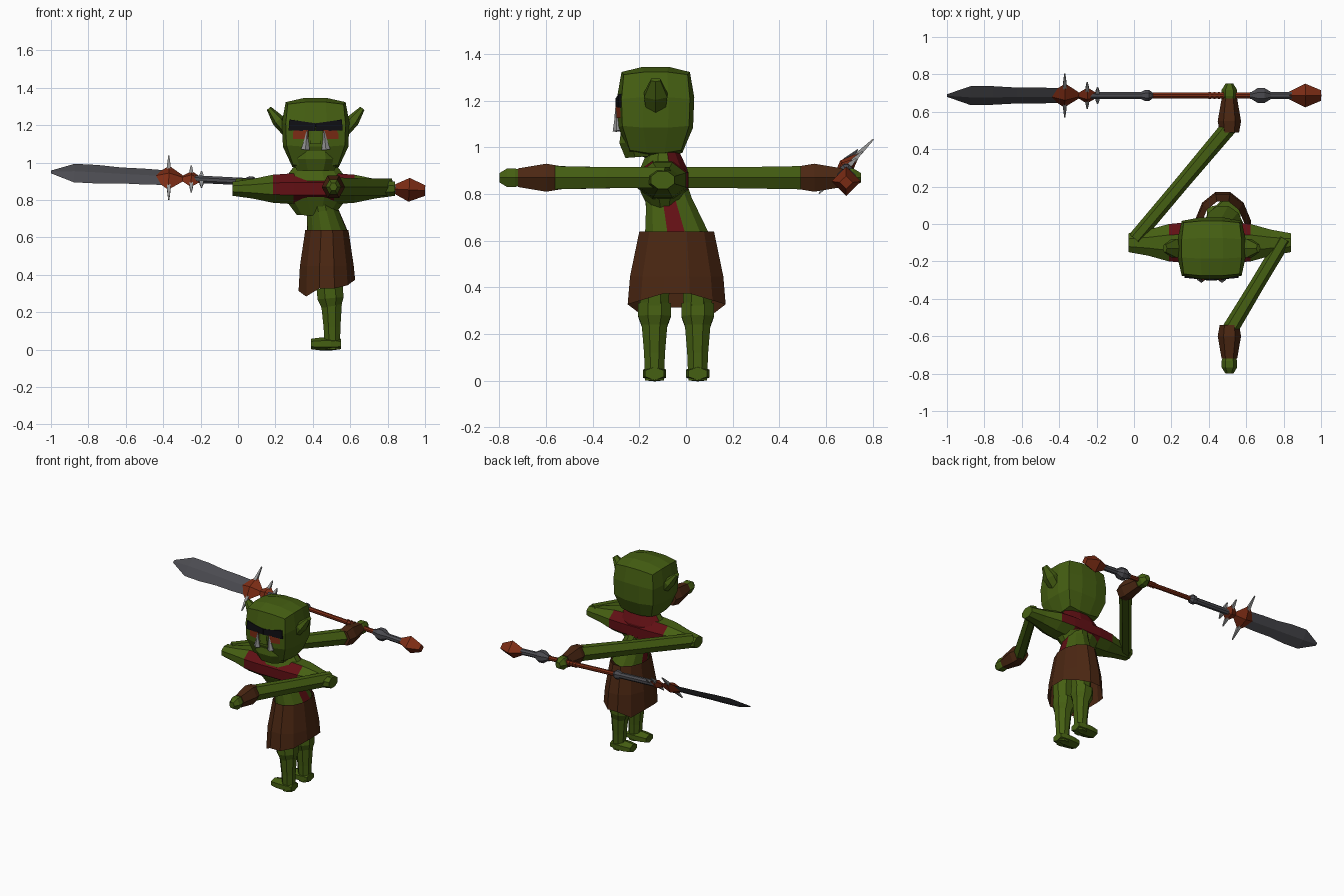
import bpy, bmesh, math
from mathutils import Vector

old = bpy.data.objects.get("Cube")
if old:
    bpy.data.objects.remove(old, do_unlink=True)

X, Y, Z = Vector((1, 0, 0)), Vector((0, 1, 0)), Vector((0, 0, 1))


def material(name, *rgb):
    mat = bpy.data.materials.new(name)
    mat.use_nodes = True
    mat.diffuse_color = (*rgb, 1)
    shader = mat.node_tree.nodes["Principled BSDF"]
    shader.inputs["Base Color"].default_value = mat.diffuse_color
    shader.inputs["Roughness"].default_value = .8
    return mat


GREEN = material("green skin", .06, .115, .006)
BROWN = material("brown leather", .07, .02, .006)
CLOTH = material("dark red cloth", .12, .005, .007)
RUST = material("rust red", .2, .025, .007)
STEEL = material("dark steel", .07, .07, .08)
PALE = material("pale grey", .3, .3, .3)
BLACK = material("black hair", .005, .005, .007)


def finish(name, bm, materials, rule=None):
    """Make a flat shaded object; faces where rule(centre, normal, index) holds get the second colour."""
    bm.faces.index_update()
    bmesh.ops.recalc_face_normals(bm, faces=bm.faces)
    if rule:
        for face in bm.faces:
            face.material_index = int(rule(face.calc_center_median(), face.normal, face.index))
    mesh = bpy.data.meshes.new(name)
    bm.to_mesh(mesh)
    bm.free()
    for mat in materials:
        mesh.materials.append(mat)
    obj = bpy.data.objects.new(name, mesh)
    bpy.context.collection.objects.link(obj)
    return obj


def limb(name, start, end, radii, *materials, side=Y, ratio=1, sides=8, flat=True, caps=True, rule=None):
    """Skin evenly spaced polygon rings from start to end; radii run along side, times ratio across it."""
    start, end = Vector(start), Vector(end)
    across = (end - start).cross(side).normalized()
    along = across.cross(end - start).normalized()
    step = math.tau / sides
    # Flat polygons turn half a step, so their faces reach the radius
    turn, grow = (step / 2, 1 / math.cos(step / 2)) if flat else (0, 1)
    bm = bmesh.new()
    rings = []
    for row, radius in enumerate(radii):
        centre = start.lerp(end, row / (len(radii) - 1))
        rings.append([])
        for i in range(sides):
            angle = step * i + turn
            offset = along * math.cos(angle) + across * ratio * math.sin(angle)
            rings[row].append(bm.verts.new(centre + offset * radius * grow))
    for low, high in zip(rings, rings[1:]):
        for i in range(sides):
            j = (i + 1) % sides
            bm.faces.new((low[i], low[j], high[j], high[i]))
    if caps:
        bm.faces.new(rings[0])
        bm.faces.new(rings[-1])
    return finish(name, bm, materials, rule)


# Head: a cube grid blended halfway toward a sphere, narrowing at the chin
HEAD = Vector((.415, -.13, 1.15))
bm = bmesh.new()
bmesh.ops.create_cube(bm, size=2)
bmesh.ops.subdivide_edges(bm, edges=bm.edges[:], cuts=2, use_grid_fill=True)
for vert in bm.verts:
    p = (vert.co + vert.co.normalized()) / 1.9
    taper = 1 - .28 * min(p.z, 0) ** 2
    vert.co = HEAD + Vector((p.x * taper * .18, p.y * taper * .165, p.z * .195))
finish("head", bm, [GREEN])


def face_point(side, x, y, z):
    return HEAD + Vector((side * x, y, z))


# Face
limb("jaw", face_point(1, 0, -.06, -.19), face_point(1, 0, -.07, -.06), (.1, .13, .11),
     GREEN, side=X, ratio=.7)
limb("nose", face_point(1, 0, -.15, -.05), face_point(1, 0, -.15, .03), (.03, .02),
     GREEN, side=X, ratio=.7, sides=4)
for word, side in (("left", 1), ("right", -1)):
    limb(word + "_brow", face_point(side, 0, -.16, .04), face_point(side, .14, -.14, .05), (.02, .03),
         BLACK, side=Z, ratio=.6, sides=4)
    limb(word + "_eye", face_point(side, .04, -.167, 0), face_point(side, .12, -.147, 0), (.025, .025),
         RUST, side=Z, ratio=.2, sides=4)
    limb(word + "_tusk", face_point(side, .055, -.16, -.08), face_point(side, .045, -.17, .02),
         (.02, .01, .003), PALE, sides=5)
    limb(word + "_ear", face_point(side, .15, 0, .01), face_point(side, .25, 0, .14), (.04, .05, .02),
         GREEN, ratio=.6, sides=6)

# Torso, with a cloth strap down the front and back of the hips
limb("abdomen", (.48, -.04, .6), (.43, -.09, .84), (.14, .12, .1, .09), GREEN, CLOTH,
     ratio=.8, sides=12, rule=lambda centre, normal, index: index % 6 == 2)
limb("chest", (.415, -.09, .72), (.415, -.1, 1), (.1, .17, .17, .1), GREEN, CLOTH,
     side=X, ratio=.6, sides=12, rule=lambda centre, normal, index: centre.z > .8 and normal.y > .4)


def is_mantle(centre, normal, index):
    out = abs(centre.x - .405)
    return abs(normal.y) > .4 and out < .2 and (centre.z > .84 or out < .1)


# Shoulders and upper arms in one span, with a mantle on the chest and back
half = (.11, .11, .1, .07, .05)
limb("shoulders", (-.03, -.1, .86), (.84, -.1, .86), half[::-1] + half[1:], GREEN, CLOTH,
     ratio=.75, rule=is_mantle)

# Forearms, cuffs and hands: the right reaches back, the left reaches forward
for word, way in (("right", 1), ("left", -1)):
    elbow = Vector((.405 - .4 * way, -.08, .87))
    wrist = Vector((.51, .545 * way - .025, .87))
    reach = Y * way
    limb(word + "_forearm", elbow, wrist, (.045, .045, .05), GREEN, side=Z, ratio=.75, sides=6)
    limb(word + "_cuff", wrist - reach * .03, wrist + reach * .15, (.05, .06, .05, .04),
         BROWN, side=Z, ratio=.9, sides=6)
    limb(word + "_hand", wrist + reach * .13, wrist + reach * .23, (.03, .04, .04, .02),
         GREEN, side=Z, ratio=.9, sides=6)

# Leather skirt with a ragged open hem
skirt = limb("skirt", (.475, -.04, .64), (.475, -.04, .35), (.16, .18, .2, .21),
             BROWN, ratio=.72, sides=12, caps=False)
for vert in skirt.data.vertices:
    if vert.co.z < .36:
        front_drop = .06 if vert.co.x < .41 else 0
        vert.co.z = .39 - .3 * abs(vert.co.y + .04) - front_drop

# Legs and feet, pointing along the hips
for word, y in (("left", -.135), ("right", .05)):
    limb(word + "_thigh", (.5, y, .3), (.5, y, .52), (.06, .07), GREEN)
    limb(word + "_knee", (.5, y, .22), (.49, y, .33), (.05, .07, .07), GREEN)
    limb(word + "_calf", (.505, y, 0), (.5, y, .24), (.04, .045, .055), GREEN)
    limb(word + "_foot", (.55, y, .03), (.39, y, .03), (.04, .05, .05, .04), GREEN, ratio=.6, sides=6)

# Polearm: a slightly tilted axis, with the blade plane turned halfway up
WIDE = (Y + Z).normalized()


def axis(x):
    return Vector((x, .687, .9 - .05 * x))


def rod(name, mat, start, end, *radii, **options):
    limb(name, axis(start), axis(end), radii, mat, side=WIDE, **options)


rod("shaft", RUST, .05, .65, .015, .015)
for ring in range(4):
    x = .4 + ring / 40
    rod("grip_ring", RUST, x, x + .01, .02, .02)
rod("front_socket", STEEL, -.26, .06, .02, .02)
rod("front_collar", STEEL, .04, .1, .02, .03, .03, .015)
rod("rear_socket", STEEL, .62, .85, .02, .02)
rod("rear_collar", STEEL, .63, .73, .02, .04, .04, .02)
rod("pommel", RUST, .83, 1, .015, .045, .02, sides=4)
rod("large_guard", RUST, -.46, -.28, .01, .09, .01, ratio=.4, sides=4, flat=False)
rod("small_guard", RUST, -.31, -.19, .01, .06, .01, ratio=.5, sides=4, flat=False)
rod("blade", STEEL, -.38, -1, .055, .06, .06, .07, .07, .01, ratio=.2, sides=4, flat=False)

# Paired spikes on the guards
for x, reach in ((-.37, .165), (-.25, .1), (-.195, .06)):
    for way in (reach, -reach):
        limb("guard_spike", axis(x), axis(x) + WIDE * way, (.01, .01, .003), PALE, side=X, sides=4)
